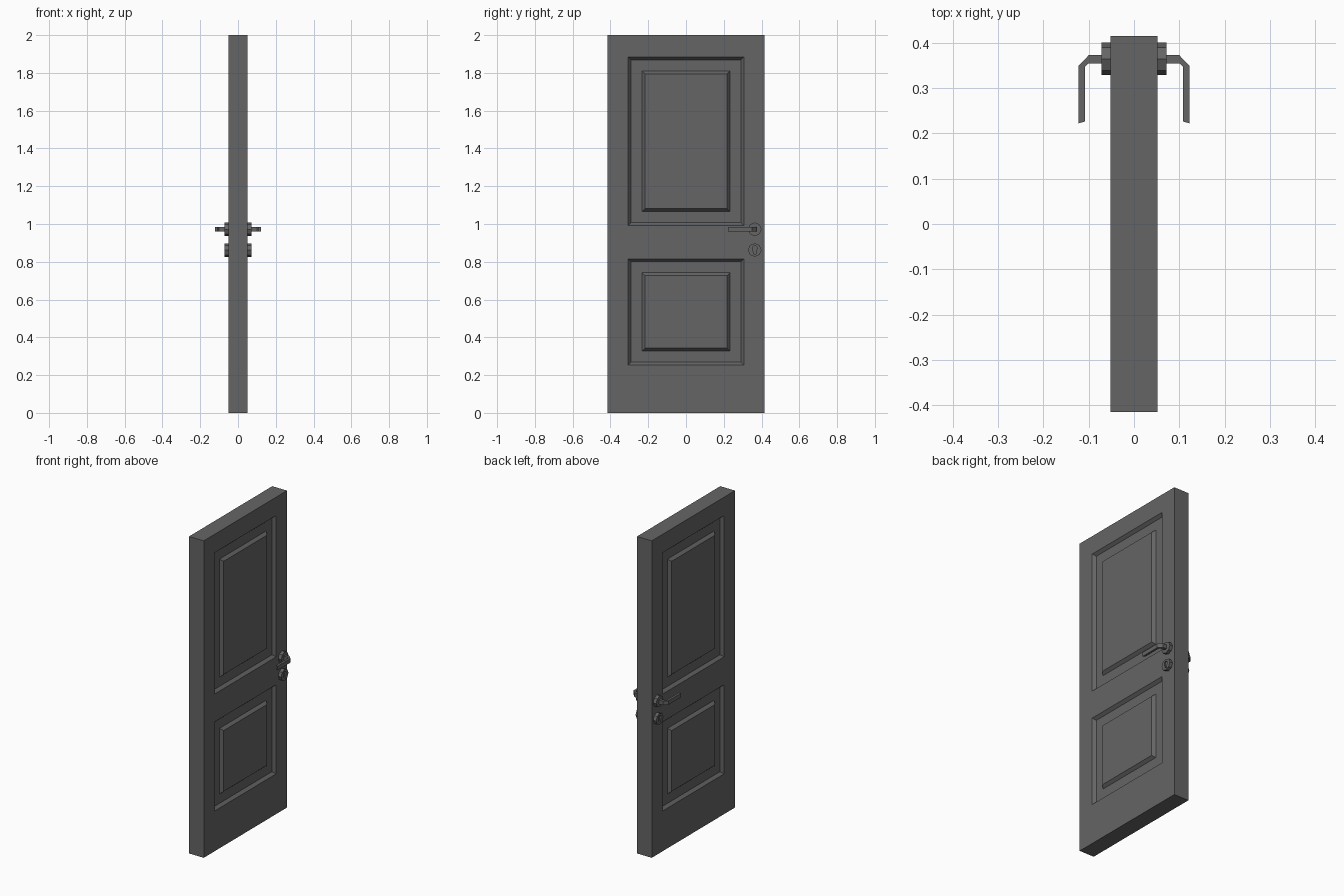
import bpy, bmesh, math
from mathutils import Vector

if "Cube" in bpy.data.objects:
    bpy.data.objects.remove(bpy.data.objects["Cube"])

grey = bpy.data.materials.new("dark_grey")
grey.diffuse_color = (0.13, 0.13, 0.13, 1)
grey.use_nodes = True
grey.node_tree.nodes["Principled BSDF"].inputs["Base Color"].default_value = (0.13, 0.13, 0.13, 1)

HALF_T, HALF_W, HEIGHT = 0.0515, 0.415, 2.0
LOCK_Y, HANDLE_Z, LOCK_Z = 0.364, 0.972, 0.862


def finish(name, bm):
    bmesh.ops.recalc_face_normals(bm, faces=bm.faces[:])
    mesh = bpy.data.meshes.new(name)
    bm.to_mesh(mesh)
    bm.free()
    mesh.materials.append(grey)
    obj = bpy.data.objects.new(name, mesh)
    bpy.context.collection.objects.link(obj)
    return obj


def prism(name, outline, direction):
    """Extrude a closed outline of 3D points along a direction."""
    bm = bmesh.new()
    face = bm.faces.new([bm.verts.new(p) for p in outline])
    ext = bmesh.ops.extrude_face_region(bm, geom=[face], use_keep_orig=True)
    verts = [g for g in ext["geom"] if isinstance(g, bmesh.types.BMVert)]
    bmesh.ops.translate(bm, verts=verts, vec=Vector(direction))
    return finish(name, bm)


# Door slab with two raised panels on each side
bm = bmesh.new()
bmesh.ops.create_cube(bm, size=1)
for v in bm.verts:
    v.co = (v.co.x * 2 * HALF_T, v.co.y * 2 * HALF_W, (v.co.z + 0.5) * HEIGHT)
cuts = [((0, y, 0), (0, 1, 0)) for y in (-0.306, 0.306)]
cuts += [((0, 0, z), (0, 0, 1)) for z in (0.254, 0.816, 0.992, 1.884)]
for co, no in cuts:
    bmesh.ops.bisect_plane(bm, geom=bm.verts[:] + bm.edges[:] + bm.faces[:],
                           plane_co=co, plane_no=no)
bm.normal_update()
panels = []
for f in bm.faces:
    c = f.calc_center_median()
    in_panel = 0.254 < c.z < 0.816 or 0.992 < c.z < 1.884
    if abs(f.normal.x) > 0.9 and abs(c.y) < 0.3 and in_panel:
        panels.append(f)
for width, depth in ((0.015, -0.018), (0.059, 0), (0.015, 0.018)):
    bmesh.ops.inset_region(bm, faces=panels, thickness=width, depth=depth, use_even_offset=True)
finish("door_slab", bm)


def rosette(name, side, z, radius=0.036):
    """Eight-sided plate standing off the door face."""
    ring = [(side * (HALF_T - 0.002), LOCK_Y + radius * math.cos(a), z + radius * math.sin(a))
            for a in (i * math.tau / 8 for i in range(8))]
    return prism(name, ring, (side * 0.0225, 0, 0))


# Bent lever outline seen from above (distance from door centre, y)
LEVER = [(0.06, 0.373), (0.099, 0.373), (0.122, 0.349), (0.122, 0.222),
         (0.108, 0.226), (0.108, 0.347), (0.101, 0.354), (0.06, 0.354)]

for side, word in ((1, "left"), (-1, "right")):
    rosette(f"{word}_handle_rosette", side, HANDLE_Z)
    prism(f"{word}_lever", [(side * x, y, HANDLE_Z - 0.013) for x, y in LEVER], (0, 0, 0.026))

    # Lock plate with a tapered keyhole sunk into it
    plate = rosette(f"{word}_lock_plate", side, LOCK_Z)
    hole = [(-0.013, 0.014), (-0.007, 0.021), (0.007, 0.021), (0.013, 0.014),
            (0.005, -0.021), (-0.005, -0.021)]
    cutter = prism(f"{word}_keyhole_cutter",
                   [(side * 0.064, LOCK_Y + y, LOCK_Z + z) for y, z in hole], (side * 0.02, 0, 0))
    cutter.hide_render = True
    cutter.hide_viewport = True
    mod = plate.modifiers.new("keyhole", "BOOLEAN")
    mod.operation = "DIFFERENCE"
    mod.solver = "EXACT"
    mod.object = cutter
